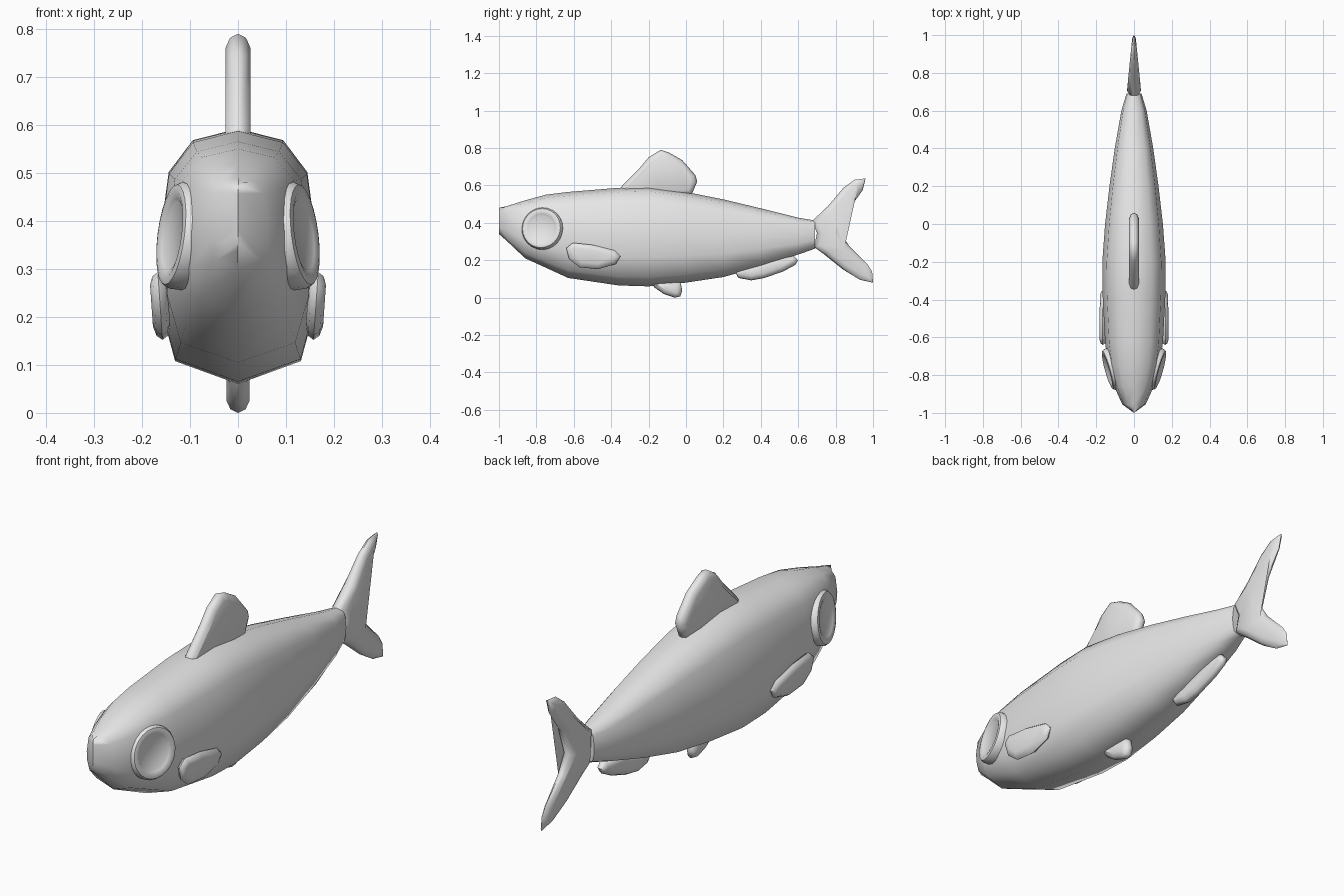
import bpy, bmesh, math
from mathutils import Vector, Matrix

if "Cube" in bpy.data.objects:
    bpy.data.objects.remove(bpy.data.objects["Cube"])

grey = bpy.data.materials.new("plain grey")
grey.diffuse_color = (0.8, 0.8, 0.8, 1)
grey.use_nodes = True
grey.node_tree.nodes["Principled BSDF"].inputs["Base Color"].default_value = grey.diffuse_color


def finish(bm, name, angle):
    """Turn a bmesh into a smooth shaded, coloured object."""
    bmesh.ops.remove_doubles(bm, verts=bm.verts[:], dist=0.0005)
    bmesh.ops.recalc_face_normals(bm, faces=bm.faces[:])
    mesh = bpy.data.meshes.new(name)
    bm.to_mesh(mesh)
    bm.free()
    mesh.materials.append(grey)
    ob = bpy.data.objects.new(name, mesh)
    bpy.context.collection.objects.link(ob)
    bpy.ops.object.select_all(action='DESELECT')
    ob.select_set(True)
    bpy.context.view_layer.objects.active = ob
    bpy.ops.object.shade_smooth_by_angle(angle=math.radians(angle))
    return ob


def bridge(bm, a, b):
    n = len(a)
    for i in range(n):
        j = (i + 1) % n
        bm.faces.new((a[i], a[j], b[j], b[i]))


def inset(points, d):
    """Move a closed outline inwards by d."""
    pts = [Vector(p) for p in points]
    area = sum(p.x * q.y - q.x * p.y for p, q in zip(pts, pts[1:] + pts[:1]))
    s = 1 if area > 0 else -1
    out = []
    for i, p in enumerate(pts):
        e1 = (p - pts[i - 1]).normalized()
        e2 = (pts[(i + 1) % len(pts)] - p).normalized()
        t = (e1 + e2).normalized()
        out.append(p + Vector((-t.y, t.x)) * s * d)
    return out


def fin(name, outline, thick, d, centre=lambda y, z: 0.0):
    """Pillow shaped fin: thin rim, thick middle, built in the side plane."""
    bm = bmesh.new()
    rim = [(0.0, 0.0), (0.3, 0.65), (1.0, 1.0)]
    for side in (-1, 1):
        rings = []
        for k, w in rim:
            rings.append([bm.verts.new((centre(p.x, p.y) + side * w * thick(p.x), p.x, p.y))
                          for p in inset(outline, d * k)])
        for a, b in zip(rings, rings[1:]):
            bridge(bm, a, b)
        cap = bm.faces.new(rings[-1])
        bmesh.ops.triangulate(bm, faces=[cap])
    return finish(bm, name, 60)


# Body: half section (width share, height share) lofted along y
half = [(0, 1), (0.56, 0.955), (0.86, 0.83), (1, 0.5), (0.96, 0.3), (0.78, 0.09), (0, 0)]
section = half + [(-x, z) for x, z in half[-2:0:-1]]
stations = [  # y, bottom, top, half width
    (-1.0, 0.34, 0.48, 0.0), (-0.955, 0.30, 0.49, 0.062), (-0.86, 0.21, 0.52, 0.105),
    (-0.75, 0.16, 0.55, 0.135), (-0.63, 0.105, 0.565, 0.153), (-0.36, 0.065, 0.587, 0.167),
    (-0.2, 0.06, 0.592, 0.168), (0, 0.08, 0.565, 0.153), (0.2, 0.11, 0.525, 0.13),
    (0.4, 0.165, 0.477, 0.102), (0.6, 0.23, 0.427, 0.067), (0.69, 0.262, 0.412, 0.04)]
bm = bmesh.new()
rings = [[bm.verts.new((x * w, y, lo + z * (hi - lo))) for x, z in section]
         for y, lo, hi, w in stations]
for a, b in zip(rings, rings[1:]):
    bridge(bm, a, b)
bm.faces.new(rings[-1])
finish(bm, "body", 70)

# Fins on the centre line
fin("dorsal_fin", [(-0.36, 0.56), (-0.34, 0.6), (-0.25, 0.69), (-0.2, 0.75), (-0.135, 0.79),
                   (-0.09, 0.775), (-0.02, 0.735), (0.05, 0.655), (0.06, 0.62), (0.03, 0.55),
                   (-0.15, 0.53)], lambda y: 0.026, 0.03)
fin("tail_fin", [(0.675, 0.41), (0.76, 0.49), (0.84, 0.585), (0.9, 0.63), (0.96, 0.637),
                 (0.945, 0.575), (0.87, 0.47), (0.825, 0.35), (0.87, 0.28), (0.97, 0.18),
                 (0.995, 0.14), (1.0, 0.08), (0.93, 0.095), (0.84, 0.15), (0.74, 0.23),
                 (0.685, 0.27), (0.70, 0.345)],
    lambda y: max(0.004, 0.036 - 0.1 * max(0, y - 0.72)), 0.03)
fin("anal_fin", [(0.26, 0.14), (0.28, 0.105), (0.35, 0.092), (0.42, 0.105), (0.52, 0.14),
                 (0.585, 0.175), (0.598, 0.2), (0.575, 0.225), (0.45, 0.21), (0.33, 0.17)],
    lambda y: 0.022, 0.025)
fin("pelvic_fin", [(-0.19, 0.085), (-0.17, 0.055), (-0.12, 0.02), (-0.06, 0.0), (-0.03, 0.006),
                   (-0.02, 0.04), (-0.03, 0.085), (-0.1, 0.095)], lambda y: 0.024, 0.025)

# Paired fins and eyes
pectoral = [(-0.64, 0.265), (-0.605, 0.293), (-0.5, 0.282), (-0.38, 0.252), (-0.35, 0.22),
            (-0.375, 0.18), (-0.47, 0.152), (-0.57, 0.162), (-0.625, 0.205)]
eye_profile = [(0.112, -0.03), (0.112, 0.0), (0.105, 0.011), (0.092, 0.014), (0.076, 0.008),
               (0.07, 0.004)]
for s, side in ((1, "right"), (-1, "left")):
    fin("pectoral_fin_" + side, pectoral, lambda y: 0.018, 0.028,
        lambda y, z: s * (0.162 + 0.07 * (z - 0.22)))
    bm = bmesh.new()
    rings = [[bm.verts.new((r * math.cos(i * math.tau / 24), r * math.sin(i * math.tau / 24), h))
              for i in range(24)] for r, h in eye_profile]
    for a, b in zip(rings, rings[1:]):
        bridge(bm, a, b)
    bm.faces.new(rings[-1])
    bm.faces.new(rings[0])
    normal = Vector((s, -0.28, 0.13)).normalized()
    turn = normal.to_track_quat('Z', 'Y').to_matrix().to_4x4()
    bm.transform(Matrix.Translation((s * 0.129, -0.77, 0.37)) @ turn)
    finish(bm, "eye_" + side, 40)
